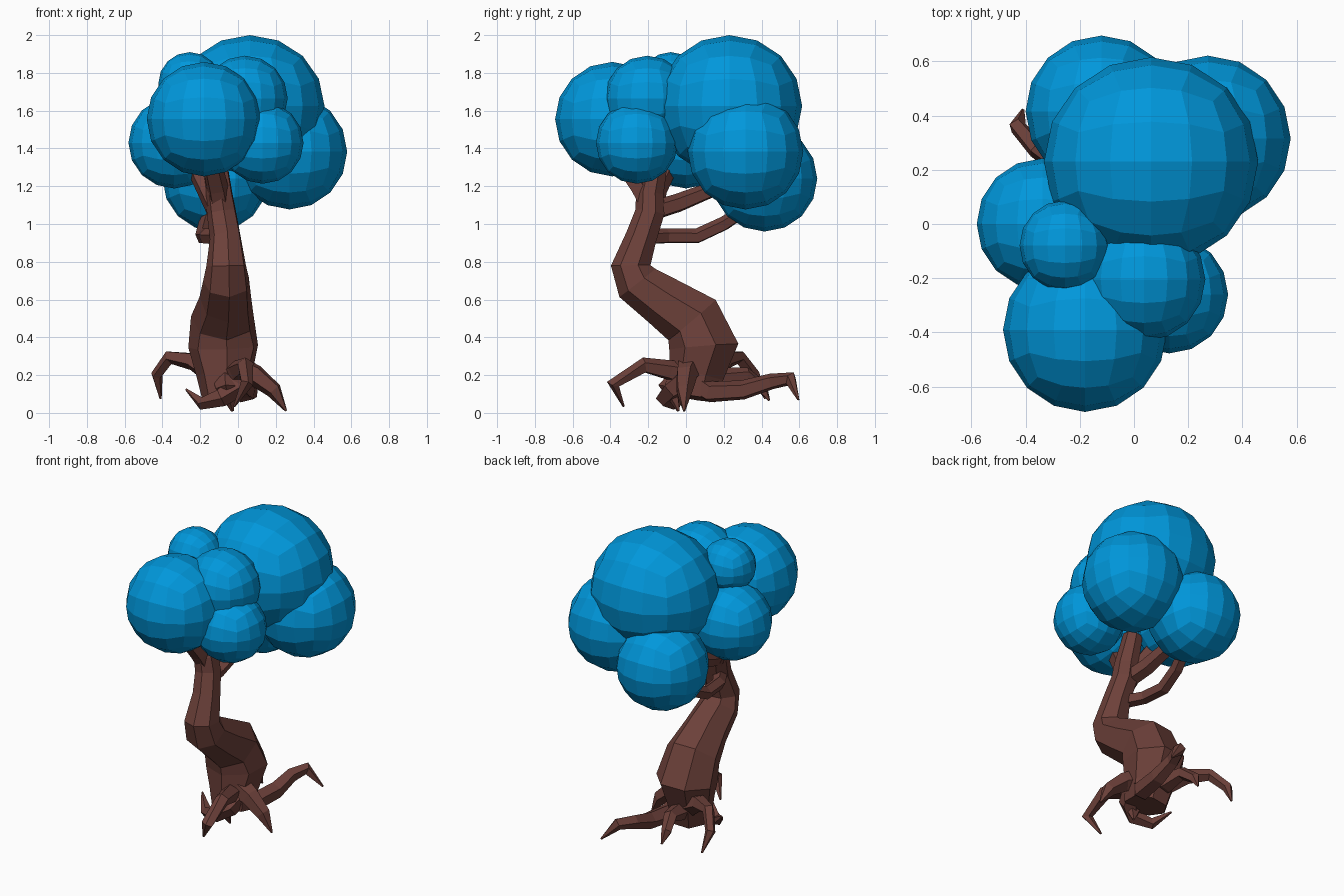
import bpy, bmesh, math
from mathutils import Vector


def material(name, rgb):
    m = bpy.data.materials.new(name)
    m.diffuse_color = (*rgb, 1)
    return m


BLUE = material("leaf blue", (0.0, 0.31, 0.71))
BROWN = material("bark brown", (0.152, 0.052, 0.042))


def finish(bm, name, mat):
    bmesh.ops.recalc_face_normals(bm, faces=bm.faces)
    me = bpy.data.meshes.new(name)
    bm.to_mesh(me)
    bm.free()
    me.materials.append(mat)
    ob = bpy.data.objects.new(name, me)
    bpy.context.collection.objects.link(ob)
    return ob


def leaf_ball(name, centre, radii):
    """Cube sphere with four by four quads on each side."""
    bm = bmesh.new()
    bmesh.ops.create_cube(bm, size=2)
    bmesh.ops.subdivide_edges(bm, edges=bm.edges[:], cuts=3, use_grid_fill=True)
    for v in bm.verts:
        d = Vector([math.tan(c * math.pi / 4) for c in v.co]).normalized()
        v.co = Vector(centre) + Vector([a * b for a, b in zip(d, radii)])
    finish(bm, name, BLUE)


def limb(name, pts, sides=5, phase=0.3):
    """Faceted tapering tube through (x, y, z, radius) points."""
    bm = bmesh.new()
    ps = [Vector(p[:3]) for p in pts]
    n = len(ps)
    tangents = []
    for i in range(n):
        a = (ps[i] - ps[i - 1]).normalized() if i else Vector()
        b = (ps[i + 1] - ps[i]).normalized() if i < n - 1 else Vector()
        tangents.append((a + b).normalized())
    u = tangents[0].orthogonal().normalized()
    if abs(tangents[0].z) > 0.8:
        u = Vector((1, 0, 0))
    rings = []
    for p, t, q in zip(ps, tangents, pts):
        u = (u - t * u.dot(t)).normalized()
        w = t.cross(u)
        angles = [phase + k * math.tau / sides for k in range(sides)]
        rings.append([bm.verts.new(p + (u * math.cos(a) + w * math.sin(a)) * q[3])
                      for a in angles])
    for r, s in zip(rings, rings[1:]):
        for k in range(sides):
            j = (k + 1) % sides
            bm.faces.new((r[k], r[j], s[j], s[k]))
    bm.faces.new(rings[0][::-1])
    bm.faces.new(rings[-1])
    finish(bm, name, BROWN)


# Foliage
leaf_ball("foliage_crown", (0.063, 0.23, 1.625), (0.395, 0.385, 0.375))
for name, c, r in [
    ("foliage_front", (-0.18, -0.39, 1.555), 0.303),
    ("foliage_right", (0.272, 0.315, 1.383), 0.306),
    ("foliage_back_low", (-0.12, 0.415, 1.24), 0.28),
    ("foliage_left", (-0.338, 0.0, 1.43), 0.242),
    ("foliage_top_left", (-0.255, -0.08, 1.743), 0.167),
    ("foliage_top_middle", (0.037, -0.205, 1.665), 0.226),
    ("foliage_front_right", (0.13, -0.26, 1.43), 0.217),
]:
    leaf_ball(name, c, (r, r, r))

# Trunk, bent like an S in the side view
limb("trunk", [
    (-0.06, 0.04, 0.08, 0.13), (-0.07, 0.06, 0.20, 0.15),
    (-0.075, 0.10, 0.35, 0.19), (-0.08, 0.035, 0.495, 0.17),
    (-0.065, -0.12, 0.595, 0.14), (-0.06, -0.255, 0.69, 0.125),
    (-0.06, -0.29, 0.78, 0.108), (-0.065, -0.235, 0.93, 0.085),
    (-0.085, -0.19, 1.06, 0.08), (-0.10, -0.19, 1.16, 0.075),
    (-0.12, -0.15, 1.36, 0.06)], sides=7)

# Branches
limb("branch_front", [(-0.09, -0.18, 1.08, 0.06), (-0.11, -0.24, 1.19, 0.06),
                      (-0.14, -0.33, 1.32, 0.055)])
limb("branch_left", [(-0.10, -0.18, 1.03, 0.05), (-0.17, -0.15, 1.18, 0.05),
                     (-0.24, -0.08, 1.32, 0.045)])
limb("branch_back_high", [(-0.10, -0.20, 1.06, 0.055), (-0.14, -0.04, 1.11, 0.052),
                          (-0.17, 0.16, 1.19, 0.043), (-0.17, 0.30, 1.26, 0.035)])
limb("branch_back_low", [(-0.09, -0.23, 0.93, 0.045), (-0.17, -0.10, 0.935, 0.042),
                         (-0.185, 0.06, 0.935, 0.042), (-0.17, 0.20, 1.0, 0.04),
                         (-0.13, 0.34, 1.09, 0.034)])

# Curling roots, each ending in a sharp tip
limb("root_back", [(-0.04, 0.0, 0.20, 0.07), (0.04, 0.13, 0.11, 0.06),
                   (0.06, 0.30, 0.12, 0.054), (0.07, 0.45, 0.165, 0.044),
                   (0.11, 0.555, 0.18, 0.038), (0.205, 0.595, 0.07, 0.006)])
limb("root_right", [(-0.02, 0.02, 0.24, 0.08), (0.09, 0.0, 0.20, 0.06),
                    (0.19, -0.01, 0.12, 0.045), (0.255, -0.01, 0.01, 0.006)])
limb("root_left", [(-0.10, 0.12, 0.20, 0.08), (-0.24, 0.20, 0.275, 0.05),
                   (-0.36, 0.28, 0.295, 0.038), (-0.43, 0.36, 0.20, 0.032),
                   (-0.41, 0.42, 0.075, 0.006)])
limb("root_front", [(-0.05, 0.04, 0.19, 0.08), (0.0, -0.09, 0.225, 0.055),
                    (0.04, -0.22, 0.25, 0.044), (0.045, -0.385, 0.155, 0.036),
                    (-0.02, -0.33, 0.035, 0.006)])
limb("root_front_left", [(0.0, 0.03, 0.20, 0.08), (-0.02, -0.07, 0.13, 0.062),
                         (-0.09, -0.11, 0.08, 0.05), (-0.19, -0.06, 0.05, 0.035),
                         (-0.275, 0.02, 0.125, 0.006)])
limb("root_back_short", [(-0.08, 0.08, 0.22, 0.09), (-0.09, 0.20, 0.18, 0.06),
                         (-0.11, 0.32, 0.20, 0.042), (-0.14, 0.40, 0.14, 0.034),
                         (-0.13, 0.44, 0.065, 0.006)])
limb("root_middle", [(-0.05, 0.02, 0.20, 0.09), (-0.06, -0.09, 0.13, 0.06),
                     (-0.03, -0.04, 0.01, 0.008)])
